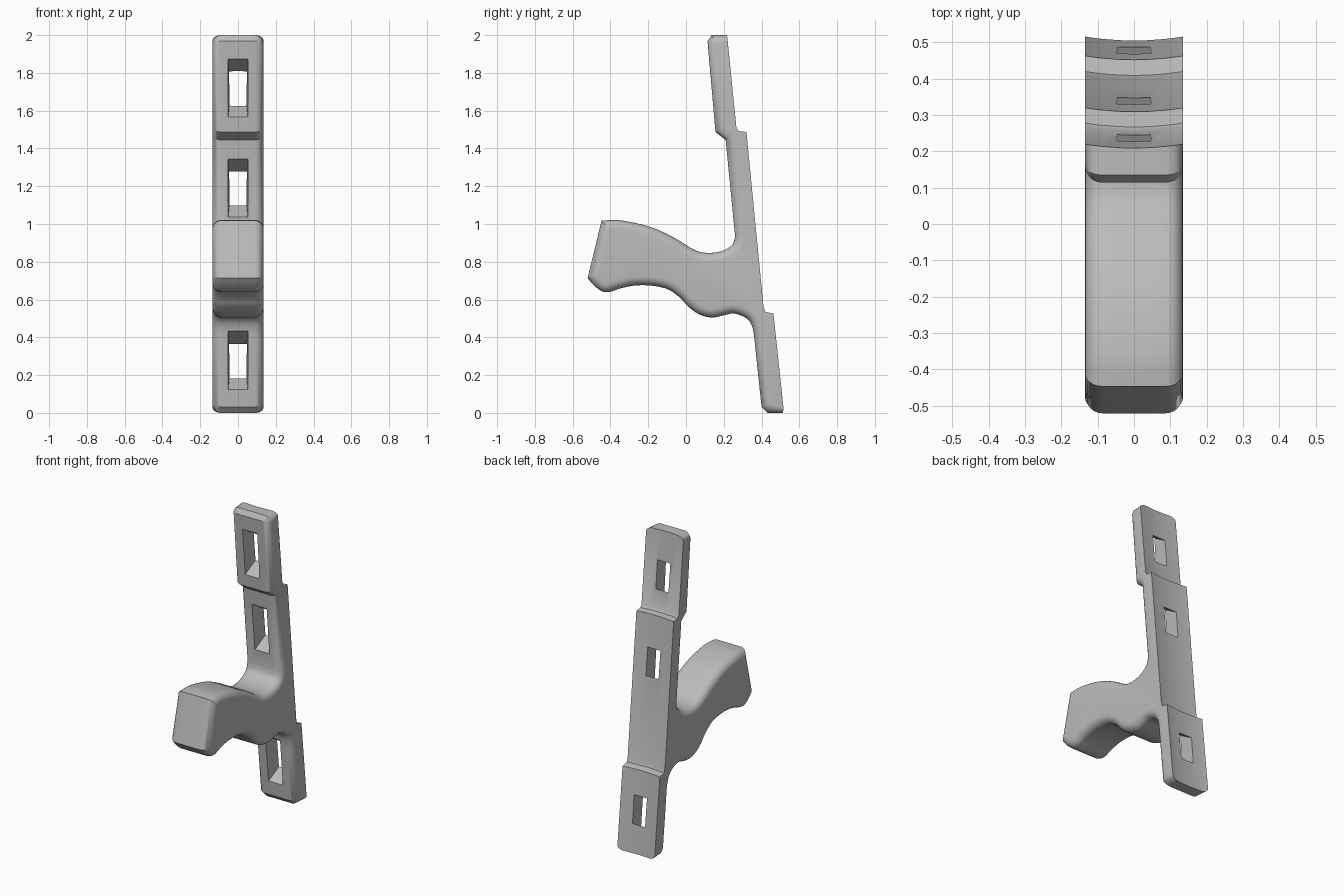
import bpy, bmesh, math
from mathutils import Vector

cube = bpy.data.objects.get("Cube")
if cube:
    bpy.data.objects.remove(cube, do_unlink=True)

HALF, ROUND, BOW = 0.135, 0.047, 0.011

grey = bpy.data.materials.new("plain grey")
grey.use_nodes = True
colour = (0.5, 0.5, 0.5, 1)
grey.diffuse_color = colour
grey.node_tree.nodes["Principled BSDF"].inputs["Base Color"].default_value = colour


def smooth_path(points, steps=4):
    """Catmull-Rom curve through the given points."""
    p = [Vector(q) for q in points]
    p = [2 * p[0] - p[1]] + p + [2 * p[-1] - p[-2]]
    out = []
    for a, b, c, d in zip(p, p[1:], p[2:], p[3:]):
        for i in range(steps):
            t = i / steps
            out.append(0.5 * (2 * b + (c - a) * t + (2 * a - 5 * b + 4 * c - d) * t * t
                              + (3 * b - a - 3 * c + d) * t ** 3))
    return out + [p[-2]]


def inward(path):
    """Mitred inward direction at each point of an open path."""
    result = []
    for i, q in enumerate(path):
        sides = []
        for a, b in ((i - 1, i), (i, i + 1)):
            if a >= 0 and b < len(path):
                d = (path[b] - path[a]).normalized()
                sides.append(Vector((-d.y, d.x)))
        n = sum(sides, Vector((0, 0))).normalized()
        result.append(n / max(n.dot(sides[0]), 0.6))
    return result


# Side outline as (y, z): front from the top end down to the bottom end
plate_top = [(0.22, 2), (0.135, 2), (0.114, 1.968), (0.156, 1.487), (0.21, 1.445)]
handle_top = [(0.26, 0.935), (0.245, 0.89), (0.19, 0.857), (0.115, 0.847), (0.045, 0.863),
              (-0.06, 0.926), (-0.19, 0.985), (-0.35, 1.02), (-0.447, 1.018)]
handle_base = [(-0.521, 0.714), (-0.489, 0.677), (-0.447, 0.645), (-0.405, 0.64),
               (-0.341, 0.661), (-0.262, 0.675), (-0.167, 0.672), (-0.087, 0.65),
               (-0.024, 0.603), (0.008, 0.566), (0.071, 0.521), (0.14, 0.505),
               (0.209, 0.519), (0.257, 0.526), (0.325, 0.497), (0.355, 0.44), (0.368, 0.333)]
plate_base = [(0.40, 0.032), (0.431, 0), (0.516, 0)]
front = ([Vector(q) for q in plate_top] + smooth_path(handle_top)
         + smooth_path(handle_base) + [Vector(q) for q in plate_base])
# Stepped back, from the bottom end up
back = [Vector(q) for q in ((0.463, 0.526), (0.42, 0.535), (0.41, 0.566),
                            (0.32, 1.487), (0.278, 1.492), (0.267, 1.508))]
normals = inward(front)

# Slices across the width: rounded front edges, hollow back
slices = []
for i in range(7):
    t = math.pi / 2 * i / 6
    slices.append((HALF - ROUND + ROUND * math.sin(t), ROUND * (1 - math.cos(t))))
slices = [(-x, r) for x, r in reversed(slices)] + [(-0.04, 0), (0, 0), (0.04, 0)] + slices

bm = bmesh.new()
rings = []
for x, r in slices:
    hollow = BOW * ((x / HALF) ** 2 - 1)
    ring = []
    for i, (q, n) in enumerate(zip(front, normals)):
        end = i in (0, len(front) - 1)
        p = q + n * r * (0.6 if end else 1)
        ring.append(bm.verts.new((x, p.x + (hollow if end else 0), p.y)))
    ring += [bm.verts.new((x, q.x + hollow, q.y)) for q in back]
    rings.append(ring)
for a, b in zip(rings, rings[1:]):
    for i in range(len(a)):
        j = (i + 1) % len(a)
        bm.faces.new((a[i], a[j], b[j], b[i]))
bm.faces.new(rings[0])
bm.faces.new(rings[-1])
bmesh.ops.recalc_face_normals(bm, faces=bm.faces)
mesh = bpy.data.meshes.new("handle_and_plate")
bm.to_mesh(mesh)
bm.free()
body = bpy.data.objects.new("handle_and_plate", mesh)
bpy.context.collection.objects.link(body)
mesh.materials.append(grey)

bpy.ops.object.select_all(action='DESELECT')
body.select_set(True)
bpy.context.view_layer.objects.active = body

# Slots flaring open toward the front of the plate
for y, z in ((0.192, 1.712), (0.292, 1.182), (0.432, 0.268)):
    bm = bmesh.new()
    bmesh.ops.create_cube(bm, size=2)
    for v in bm.verts:
        wide, tall = (0.054, 0.167) if v.co.y < 0 else (0.044, 0.07)
        v.co = (v.co.x * wide, y + v.co.y * 0.08, z + v.co.z * tall)
    cut_mesh = bpy.data.meshes.new("slot_cutter")
    bm.to_mesh(cut_mesh)
    bm.free()
    cut_mesh.materials.append(grey)
    cutter = bpy.data.objects.new("slot_cutter", cut_mesh)
    cutter.hide_render = True
    bpy.context.collection.objects.link(cutter)
    mod = body.modifiers.new("slot", 'BOOLEAN')
    mod.operation, mod.solver, mod.object = 'DIFFERENCE', 'EXACT', cutter
    bpy.ops.object.modifier_apply(modifier=mod.name)
    bpy.data.objects.remove(cutter, do_unlink=True)

bpy.ops.object.shade_smooth_by_angle(angle=math.radians(32))
